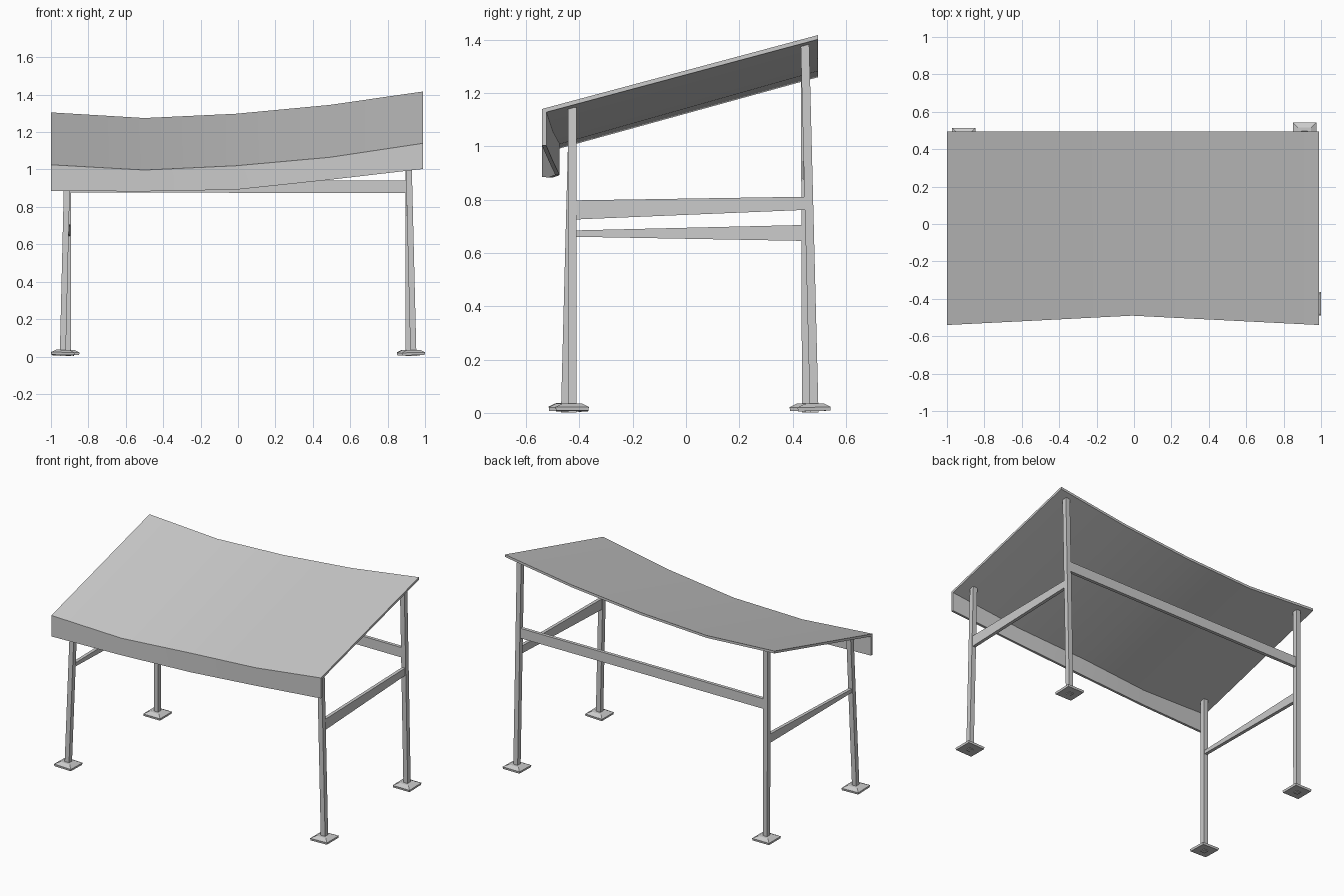
import bpy, bmesh
from mathutils import Vector

if "Cube" in bpy.data.objects:
    bpy.data.objects.remove(bpy.data.objects["Cube"])


def loft(name, rings):
    """Solid skinned over a list of matching point rings, capped at both ends."""
    bm = bmesh.new()
    vs = [[bm.verts.new(p) for p in r] for r in rings]
    n = len(vs[0])
    for a, b in zip(vs, vs[1:]):
        for i in range(n):
            j = (i + 1) % n
            bm.faces.new((a[i], a[j], b[j], b[i]))
    bm.faces.new(vs[0][::-1])
    bm.faces.new(vs[-1])
    bmesh.ops.recalc_face_normals(bm, faces=bm.faces)
    me = bpy.data.meshes.new(name)
    bm.to_mesh(me)
    bm.free()
    ob = bpy.data.objects.new(name, me)
    bpy.context.collection.objects.link(ob)
    return ob


def square(c, h):
    """Horizontal square ring of half-width h about c."""
    return [(c[0] + sx * h, c[1] + sy * h, c[2])
            for sx, sy in ((-1, -1), (1, -1), (1, 1), (-1, 1))]


# Sagging sloped roof with a front fascia: x, front y, back z, front z, fascia bottom z
stations = [(-1.0, -0.54, 1.305, 1.025, 0.885),
            (-0.5, -0.515, 1.275, 0.997, 0.883),
            (-0.01, -0.49, 1.298, 1.02, 0.892),
            (0.49, -0.515, 1.345, 1.065, 0.945),
            (0.99, -0.54, 1.417, 1.14, 1.003)]
T = 0.016
roof = loft("roof", [[(x, 0.495, zb), (x, yf, zf), (x, yf, zl),
                      (x, yf + T, zl), (x, yf + T, zf - 0.012), (x, 0.495, zb - T)]
                     for x, yf, zb, zf, zl in stations])
bpy.context.view_layer.objects.active = roof
roof.select_set(True)
bpy.ops.object.shade_smooth_by_angle()

# Leaning legs with base plates: foot position, top position
H = 0.016
legs = {"front_left": ((-0.937, -0.453, 0.002), (-0.912, -0.426, 1.037)),
        "front_right": ((0.938, -0.427, 0.002), (0.91, -0.426, 1.145)),
        "back_left": ((-0.91, 0.451, 0.002), (-0.91, 0.447, 1.28)),
        "back_right": ((0.912, 0.481, 0.002), (0.91, 0.446, 1.385))}
for name, (foot, top) in legs.items():
    loft(name + "_leg", [square(foot, H), square(top, H)])
    plate = loft(name + "_base_plate", [square((0, 0, z), h) for z, h in
                                        ((0.005, 0.06), (0.019, 0.0625), (0.033, 0.035))])
    plate.location = foot
    plate.rotation_mode = 'QUATERNION'
    plate.rotation_quaternion = Vector((0, 0, 1)).rotation_difference(Vector(top) - Vector(foot))


def leg_point(name, z):
    a, b = (Vector(p) for p in legs[name])
    return a.lerp(b, (z - a.z) / (b.z - a.z))


def rail(name, start, z0, end, z1):
    """Tapered board between two legs; z0 and z1 are (bottom, top) at each end."""
    rings = []
    for leg, zs in ((start, z0), (end, z1)):
        p = leg_point(leg, sum(zs) / 2)
        across = Vector((0, 0.011, 0)) if name == "back_rail" else Vector((0.011, 0, 0))
        rings.append([(p.x + s * across.x, p.y + s * across.y, z)
                      for s, z in ((-1, zs[0]), (1, zs[0]), (1, zs[1]), (-1, zs[1]))])
    loft(name, rings)


# Cross rails
rail("right_rail", "front_right", (0.725, 0.797), "back_right", (0.762, 0.811))
rail("left_rail", "front_left", (0.661, 0.684), "back_left", (0.645, 0.705))
rail("back_rail", "back_left", (0.877, 0.943), "back_right", (0.874, 0.94))
